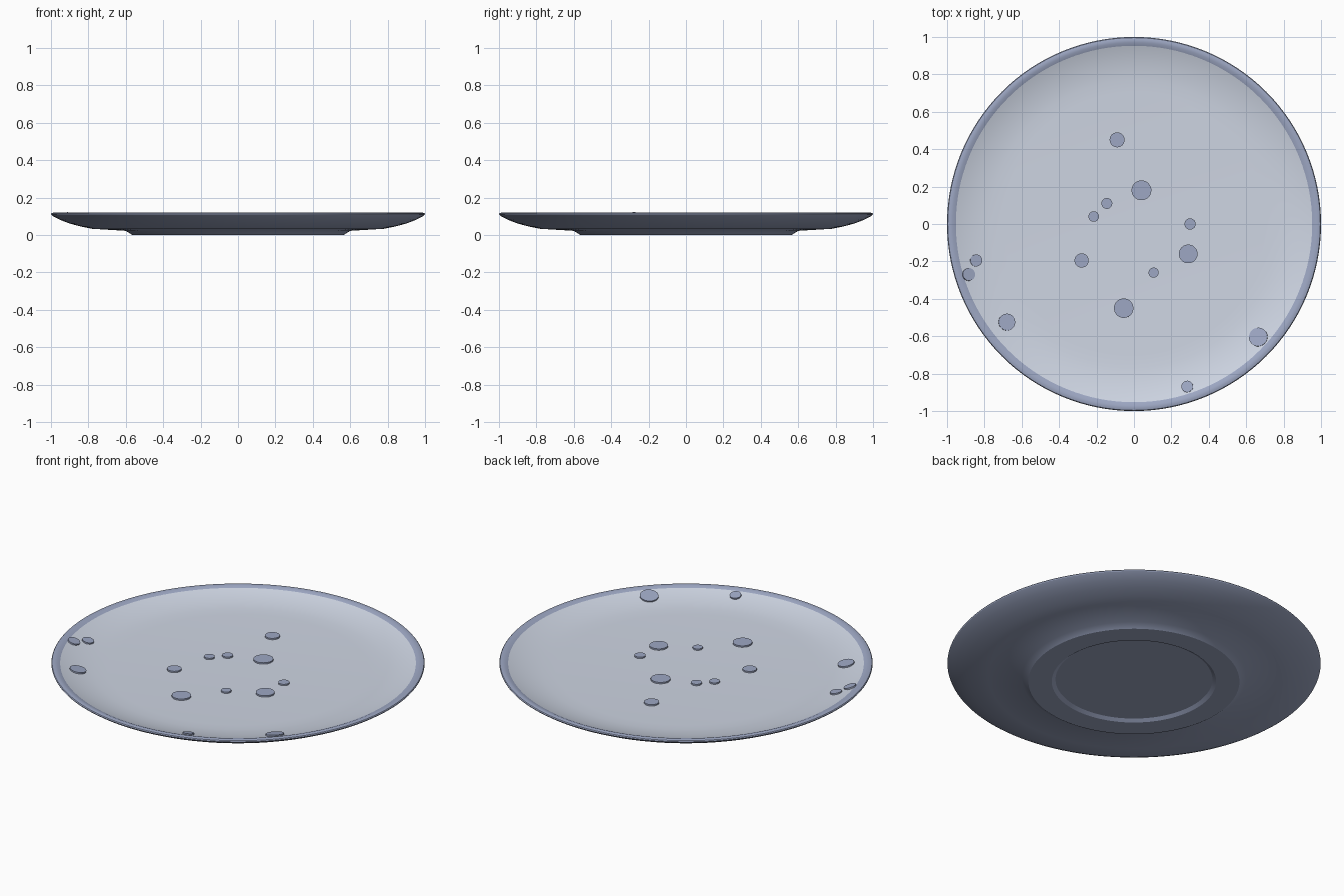
import bpy
import bmesh
import math
from mathutils import Vector

if "Cube" in bpy.data.objects:
    bpy.data.objects.remove(bpy.data.objects["Cube"], do_unlink=True)


def make_material(name, rgb):
    mat = bpy.data.materials.new(name)
    mat.use_nodes = True
    color = (*rgb, 1.0)
    mat.diffuse_color = color
    bsdf = next(n for n in mat.node_tree.nodes if n.type == 'BSDF_PRINCIPLED')
    bsdf.inputs["Base Color"].default_value = color
    return mat


pale_glaze = make_material("pale grey glaze", (0.62, 0.67, 0.77))
slate_glaze = make_material("slate blue glaze", (0.34, 0.39, 0.55))


def finish(name, bm, mat, angle):
    mesh = bpy.data.meshes.new(name)
    bm.to_mesh(mesh)
    bm.free()
    mesh.materials.append(mat)
    obj = bpy.data.objects.new(name, mesh)
    bpy.context.collection.objects.link(obj)
    bpy.ops.object.select_all(action='DESELECT')
    obj.select_set(True)
    bpy.context.view_layer.objects.active = obj
    bpy.ops.object.shade_smooth_by_angle(angle=math.radians(angle))
    return obj


def lathe(name, profile, mat):
    """Turn a profile of (radius, height) points round the z axis."""
    bm = bmesh.new()
    verts = [bm.verts.new((r, 0, z)) for r, z in profile]
    edges = [bm.edges.new(pair) for pair in zip(verts, verts[1:])]
    bmesh.ops.spin(bm, geom=verts + edges, axis=(0, 0, 1), cent=(0, 0, 0),
                   angle=math.tau, steps=128)
    bmesh.ops.remove_doubles(bm, verts=bm.verts, dist=0.0001)
    # Face away from a point buried inside the plate's wall
    for face in bm.faces:
        face.normal_update()
    return finish(name, bm, mat, 30)


# Profiles run outward along the underside, round the rim, then inward on top
UNDERSIDE = [(0, 0.015), (0.42, 0.013), (0.44, 0), (0.565, 0), (0.6, 0.022),
             (0.78, 0.033), (0.84, 0.045), (0.9, 0.061), (0.95, 0.08),
             (0.985, 0.098)]
RIM = [(0.985, 0.098), (0.998, 0.107), (1, 0.112), (0.996, 0.117),
       (0.985, 0.12), (0.97, 0.119), (0.953, 0.112)]
WELL = [(0.953, 0.112), (0.92, 0.101), (0.87, 0.089), (0.82, 0.08),
        (0.77, 0.075), (0.7, 0.072), (0, 0.071)]

lathe("plate_body", UNDERSIDE + RIM[1:], slate_glaze)
lathe("plate_well", WELL, pale_glaze)


def well_surface(radius):
    """Height and slope angle of the well at a distance from the centre."""
    for (r1, z1), (r0, z0) in zip(WELL, WELL[1:]):
        if r0 <= radius <= r1:
            slope = (z1 - z0) / (r1 - r0)
            return z0 + slope * (radius - r0), slope
    return WELL[0][1], 0


# Raised glaze spots: x, y, radius
SPOTS = [(-0.09, 0.45, 0.04), (0.04, 0.18, 0.053), (-0.145, 0.11, 0.029),
         (-0.215, 0.04, 0.028), (0.3, 0, 0.03), (0.29, -0.16, 0.05),
         (-0.28, -0.195, 0.038), (0.105, -0.26, 0.027), (-0.055, -0.45, 0.052),
         (-0.845, -0.195, 0.032), (-0.885, -0.27, 0.034),
         (-0.68, -0.525, 0.045), (0.665, -0.605, 0.05), (0.285, -0.87, 0.031)]
THICKNESS = 0.009

for i, (x, y, radius) in enumerate(SPOTS, 1):
    z, slope = well_surface(math.hypot(x, y))
    outward = Vector((x, y, 0)).normalized()
    normal = (Vector((0, 0, 1)) - outward * slope).normalized()
    bm = bmesh.new()
    bmesh.ops.create_cone(bm, cap_ends=True, segments=32, radius1=radius,
                          radius2=radius, depth=THICKNESS)
    spot = finish(f"glaze_spot_{i}", bm, slate_glaze, 30)
    spot.rotation_euler = normal.to_track_quat('Z', 'Y').to_euler()
    spot.location = Vector((x, y, z)) + normal * THICKNESS * 0.45

# Make every lathed surface face outward
for name, sign in (("plate_body", -1), ("plate_well", 1)):
    mesh = bpy.data.objects[name].data
    bm = bmesh.new()
    bm.from_mesh(mesh)
    bm.normal_update()
    centre = min(bm.faces, key=lambda f: f.calc_center_median().xy.length)
    if centre.normal.z * sign < 0:
        bmesh.ops.reverse_faces(bm, faces=bm.faces)
    bm.to_mesh(mesh)
    bm.free()
